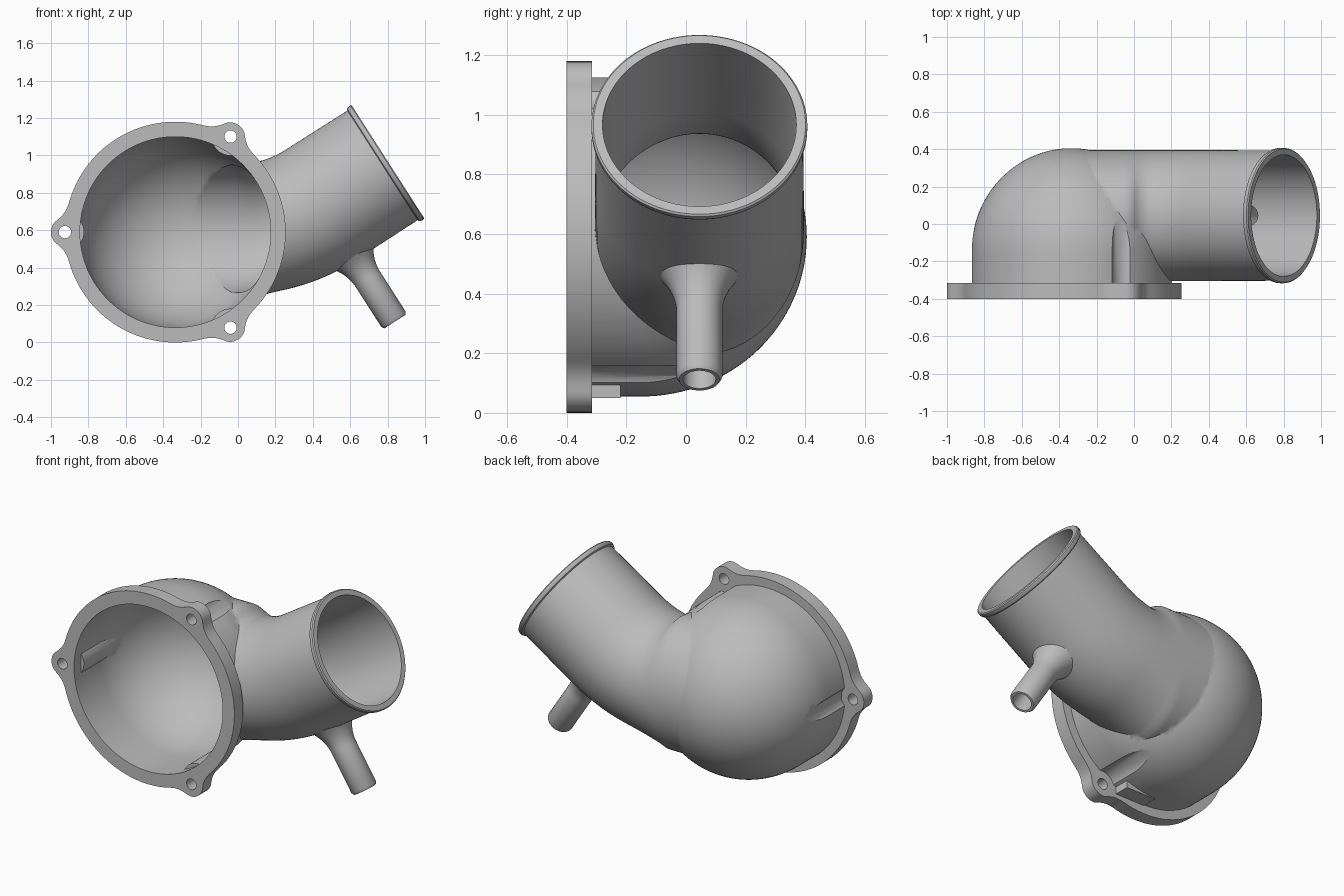
import bpy, bmesh
from math import sin, cos, pi, radians, sqrt, tan
from mathutils import Vector

if "Cube" in bpy.data.objects:
    bpy.data.objects.remove(bpy.data.objects["Cube"])

grey = bpy.data.materials.new("cast grey")
grey.use_nodes = True
grey.diffuse_color = (0.5, 0.5, 0.5, 1)
grey.node_tree.nodes["Principled BSDF"].inputs["Base Color"].default_value = (0.5, 0.5, 0.5, 1)

X, Y = Vector((1, 0, 0)), Vector((0, 1, 0))
CX, CZ = -0.335, 0.59          # flange and dome axis
PIPE_Y, PIPE_Z = 0.045, 0.605  # pipe axis
LUGS = [radians(a) for a in (60, 180, 300)]
LUG_R, FLANGE_BACK = 0.59, -0.315


def loft(name, u, rings, outline=None, n=96):
    """Skin closed rings given as (centre, normal, half width along u, half width across)."""
    bm = bmesh.new()
    loops = []
    for c, normal, ru, rv in rings:
        v = normal.cross(u)
        loops.append([])
        for i in range(n):
            a = 2 * pi * i / n
            k = outline(a) if outline else 1
            loops[-1].append(bm.verts.new(c + u * (ru * k * cos(a)) + v * (rv * k * sin(a))))
    for p, q in zip(loops, loops[1:]):
        for i in range(n):
            j = (i + 1) % n
            bm.faces.new((p[i], p[j], q[j], q[i]))
    bm.faces.new(loops[0])
    bm.faces.new(loops[-1])
    bmesh.ops.recalc_face_normals(bm, faces=bm.faces)
    mesh = bpy.data.meshes.new(name)
    bm.to_mesh(mesh)
    bm.free()
    mesh.materials.append(grey)
    ob = bpy.data.objects.new(name, mesh)
    bpy.context.collection.objects.link(ob)
    return ob


def combine(body, other, operation):
    """Apply a boolean to body and discard the other object."""
    mod = body.modifiers.new("cut", "BOOLEAN")
    mod.operation, mod.object, mod.solver = operation, other, "EXACT"
    bpy.context.view_layer.objects.active = body
    bpy.ops.object.modifier_apply(modifier=mod.name)
    bpy.data.objects.remove(other)


def dome(name, radius, depth, front):
    rings = [(Vector((CX, front, CZ)), Y, radius, radius)]
    for i in range(33):
        a = radians(89.6) * i / 32
        rings.append((Vector((CX, -0.15 + depth * sin(a), CZ)), Y, radius * cos(a), radius * cos(a)))
    return loft(name, X, rings)


def lug_cylinders(name, radius, y0, y1):
    for a in LUGS:
        x, z = CX + LUG_R * cos(a), CZ + LUG_R * sin(a)
        yield loft(name, X, [(Vector((x, y, z)), Y, radius, radius) for y in (y0, y1)], n=40)


# Pipe centreline: straight, bend, straight to the outlet
ANGLE = radians(32.7)
OUTLET = Vector((0.802, PIPE_Y, 0.966))
AXIS = Vector((cos(ANGLE), 0, sin(ANGLE)))
corner_x = OUTLET.x - (OUTLET.z - PIPE_Z) / tan(ANGLE)
BEND = 0.24 / tan(ANGLE / 2)


def pipe(name, radius, flare, ends):
    """Pipe whose root flares up and down into the dome; ends are (offset, radius)."""
    path = [(Vector((x / 100, PIPE_Y, PIPE_Z)), X) for x in range(-33, 0, 3)]
    start = corner_x - 0.24
    for i in range(25):
        a = ANGLE * i / 24
        path.append((Vector((start + BEND * sin(a), PIPE_Y, PIPE_Z + BEND * (1 - cos(a)))),
                     Vector((cos(a), 0, sin(a)))))
    rings = []
    for c, d in path:
        t = min(1, max(0, (0.17 - c.x) / 0.2))
        rings.append((c, d, radius, radius + flare * t * t))
    rings += [(OUTLET + AXIS * s, AXIS, r, r) for s, r in ends]
    return loft(name, Y, rings)


# Outer shell: dome and pipe with screw pockets
body = dome("elbow_housing", 0.535, 0.555, -0.36)
combine(body, pipe("pipe", 0.35, 0.06, [(-0.035, 0.348), (-0.03, 0.358), (-0.022, 0.362),
                                      (-0.006, 0.362), (0, 0.356)]), "UNION")
for pocket in lug_cylinders("screw_pocket", 0.08, -0.38, 0.12):
    combine(body, pocket, "DIFFERENCE")


# Flange with three blended lugs
def flange_outline(a):
    s = LUG_R * min(abs((a - b + pi) % (2 * pi) - pi) for b in LUGS)
    if s < 0.06:
        return 0.59 + sqrt(0.075 ** 2 - s * s)
    return 0.59 + 0.045 * max(0, (0.18 - s) / 0.12) ** 3


# Ring plane runs from +x towards -z, symmetric about the lugs
combine(body, loft("flange", X, [(Vector((CX, y, CZ)), Y, 1, 1) for y in (-0.4, FLANGE_BACK)],
                   flange_outline, 360), "UNION")

# Small plain pad under the dome, beside the lower lug
bpy.ops.mesh.primitive_cube_add(size=1, location=(-0.235, -0.275, 0.09))
pad = bpy.context.object
pad.name = "pad"
pad.scale = (0.2, 0.11, 0.08)
bpy.ops.object.transform_apply(location=False, rotation=False, scale=True)
pad.data.materials.append(grey)
combine(body, pad, "UNION")

# Side nozzle, square to the outlet pipe, with a flared root
DOWN = Vector((sin(ANGLE), 0, -cos(ANGLE)))
ROOT = OUTLET - AXIS * 0.43


def nozzle(name, profile):
    return loft(name, Y, [(ROOT + DOWN * t, DOWN, r, r) for t, r in profile], n=48)


flare = [(0.30 + 0.17 * i / 10, 0.077 + 0.07 * (1 - i / 10) ** 2) for i in range(11)]
combine(body, nozzle("nozzle", flare + [(0.724, 0.077), (0.739, 0.068)]), "UNION")

# Hollow inside, leaving a wall around each screw pocket
cavity = dome("cavity", 0.51, 0.53, -0.45)
for boss in lug_cylinders("pocket_wall", 0.102, -0.335, 0.3):
    combine(cavity, boss, "DIFFERENCE")
combine(cavity, pipe("pipe_bore", 0.325, 0.02, [(0.05, 0.325)]), "UNION")
combine(cavity, nozzle("nozzle_bore", [(0.2, 0.055), (0.8, 0.055)]), "UNION")
combine(body, cavity, "DIFFERENCE")

# Screw holes
for hole in lug_cylinders("screw_hole", 0.033, -0.45, -0.25):
    combine(body, hole, "DIFFERENCE")

bpy.ops.object.select_all(action="DESELECT")
body.select_set(True)
bpy.context.view_layer.objects.active = body
bpy.ops.object.shade_smooth_by_angle(angle=radians(32))
